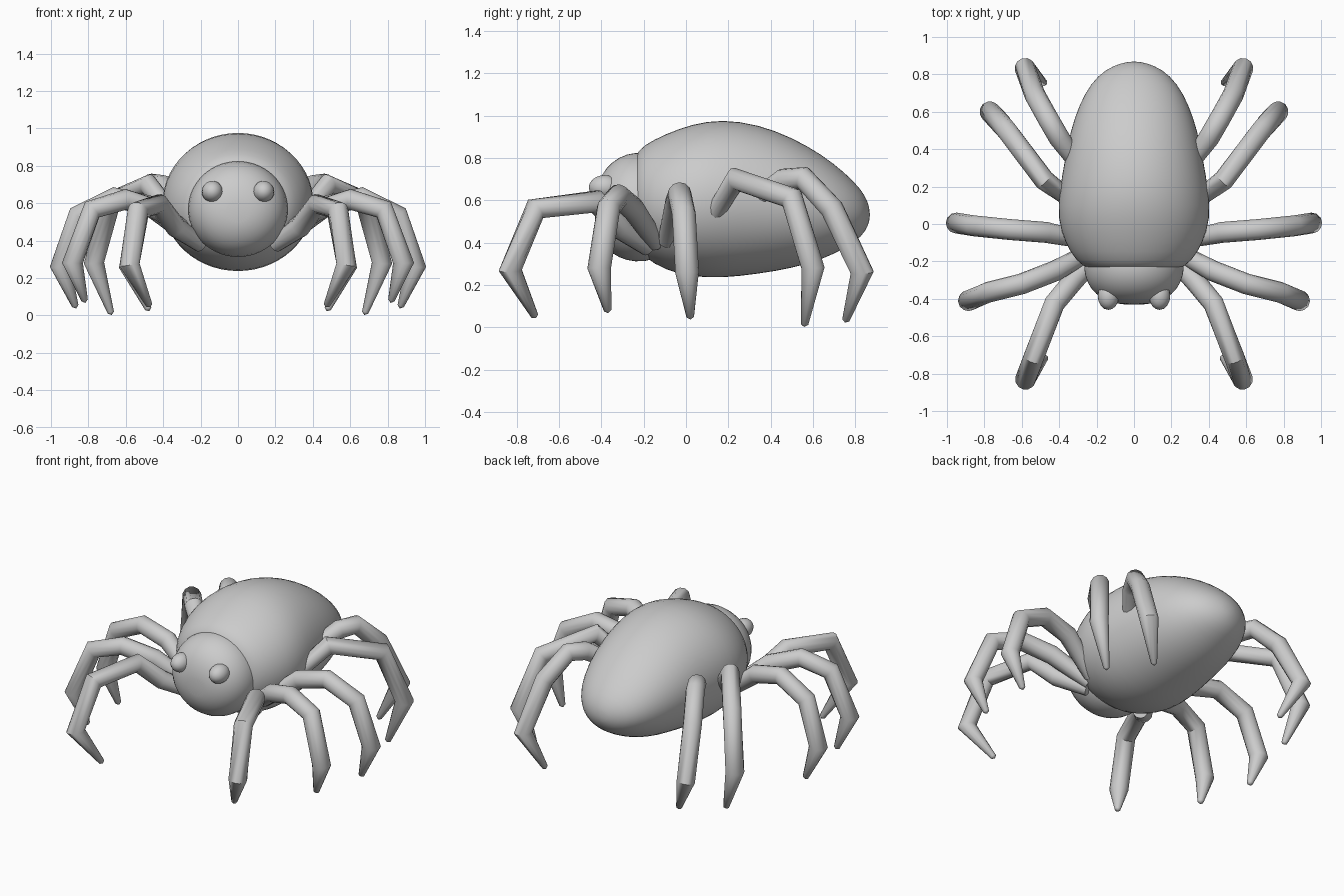
import bpy
import bmesh
from math import sin, cos, tau, radians
from mathutils import Matrix, Vector

default = bpy.data.objects.get("Cube")
if default:
    bpy.data.objects.remove(default)

grey = bpy.data.materials.new("plain_grey")
grey.use_nodes = True
grey.diffuse_color = (0.6, 0.6, 0.6, 1)
grey.node_tree.nodes["Principled BSDF"].inputs["Base Color"].default_value = (0.6, 0.6, 0.6, 1)


def finish(name, bm, angle):
    bmesh.ops.recalc_face_normals(bm, faces=bm.faces)
    mesh = bpy.data.meshes.new(name)
    bm.to_mesh(mesh)
    bm.free()
    mesh.materials.append(grey)
    obj = bpy.data.objects.new(name, mesh)
    bpy.context.collection.objects.link(obj)
    bpy.ops.object.select_all(action='DESELECT')
    obj.select_set(True)
    bpy.context.view_layer.objects.active = obj
    bpy.ops.object.shade_smooth_by_angle(angle=radians(angle))
    return obj


def loft(name, rings, start, end, angle):
    """Skin a list of point rings and close both ends on a pole."""
    bm = bmesh.new()
    loops = [[bm.verts.new(p) for p in ring] for ring in rings]
    n = len(loops[0])
    for a, b in zip(loops, loops[1:]):
        for i in range(n):
            j = (i + 1) % n
            bm.faces.new((a[i], a[j], b[j], b[i]))
    for loop, pole in ((loops[0], start), (loops[-1], end)):
        tip = bm.verts.new(pole)
        for i in range(n):
            bm.faces.new((loop[i], loop[(i + 1) % n], tip))
    return finish(name, bm, angle)


def body_part(name, sections, start, end, sides=28):
    """Sections are (y, half width, bottom z, top z)."""
    rings = []
    for y, w, lo, hi in sections:
        mid, h = (lo + hi) / 2, (hi - lo) / 2
        rings.append([(w * cos(tau * i / sides), y, mid + h * sin(tau * i / sides))
                      for i in range(sides)])
    obj = loft(name, rings, start, end, 60)
    smooth = obj.modifiers.new("smooth", 'SUBSURF')
    smooth.levels = smooth.render_levels = 1


def leg(name, points, side, sides=12):
    """Tube along the joints, slim at the hip and tapering to the foot."""
    path = [Vector((x * side, y, z)) for x, y, z in points]
    last = len(path) - 1
    u = Vector((0, 0, 1))
    rings = []
    for k, p in enumerate(path):
        before = (p - path[k - 1]).normalized() if k else Vector()
        after = (path[k + 1] - p).normalized() if k < last else Vector()
        t = (before + after).normalized()
        u = (u - t * u.dot(t)).normalized()
        v = t.cross(u)
        r = 0.018 if k == last else 0.044 if k == 0 else 0.056
        rings.append([p + r * (u * cos(tau * i / sides) + v * sin(tau * i / sides))
                      for i in range(sides)])
    foot = path[-1] + (path[-1] - path[-2]).normalized() * 0.014
    loft(name, rings, path[0], foot, 50)


# Abdomen
body_part("abdomen", [
    (-0.25, 0.24, 0.40, 0.81), (-0.2, 0.31, 0.33, 0.863), (-0.1, 0.373, 0.268, 0.915),
    (0.03, 0.411, 0.236, 0.964), (0.17, 0.403, 0.23, 0.986), (0.34, 0.373, 0.25, 0.962),
    (0.5, 0.342, 0.277, 0.9), (0.64, 0.294, 0.317, 0.82), (0.75, 0.234, 0.372, 0.733),
    (0.83, 0.152, 0.425, 0.652), (0.863, 0.06, 0.485, 0.585)],
    (0, -0.26, 0.6), (0, 0.87, 0.53))

# Head, blunt at the face
body_part("head", [
    (-0.1, 0.25, 0.33, 0.80), (-0.2, 0.272, 0.306, 0.83), (-0.28, 0.266, 0.312, 0.824),
    (-0.35, 0.232, 0.345, 0.785), (-0.4, 0.175, 0.4, 0.725), (-0.428, 0.095, 0.47, 0.64)],
    (0, -0.08, 0.57), (0, -0.432, 0.55))

# Eyes and legs on both sides
legs = {
    "front_leg": [(0.2, -0.18, 0.38), (0.33, -0.31, 0.47), (0.425, -0.425, 0.595),
                  (0.535, -0.71, 0.56), (0.58, -0.83, 0.27), (0.475, -0.715, 0.055)],
    "second_leg": [(0.22, -0.14, 0.4), (0.42, -0.25, 0.56), (0.6, -0.32, 0.62),
                   (0.78, -0.365, 0.565), (0.885, -0.41, 0.28), (0.82, -0.37, 0.08)],
    "middle_leg": [(0.25, -0.09, 0.41), (0.47, -0.045, 0.585), (0.66, -0.03, 0.63),
                   (0.855, -0.01, 0.535), (0.95, 0.005, 0.26), (0.87, 0.02, 0.05)],
    "fourth_leg": [(0.34, 0.13, 0.53), (0.48, 0.235, 0.7), (0.68, 0.5, 0.61),
                   (0.77, 0.6, 0.28), (0.68, 0.56, 0.015)],
    "rear_leg": [(0.3, 0.32, 0.6), (0.4, 0.46, 0.695), (0.455, 0.555, 0.705),
                 (0.53, 0.69, 0.56), (0.582, 0.832, 0.26), (0.48, 0.755, 0.035)],
}
for side, label in ((1, "left"), (-1, "right")):
    for name, points in legs.items():
        leg(f"{label}_{name}", points, side)
    eye = bmesh.new()
    place = Matrix.Translation((0.137 * side, -0.385, 0.662))
    bmesh.ops.create_uvsphere(eye, u_segments=16, v_segments=10, radius=0.057,
                              matrix=place @ Matrix.Diagonal((1, 1.3, 1, 1)))
    finish(f"{label}_eye", eye, 60)
